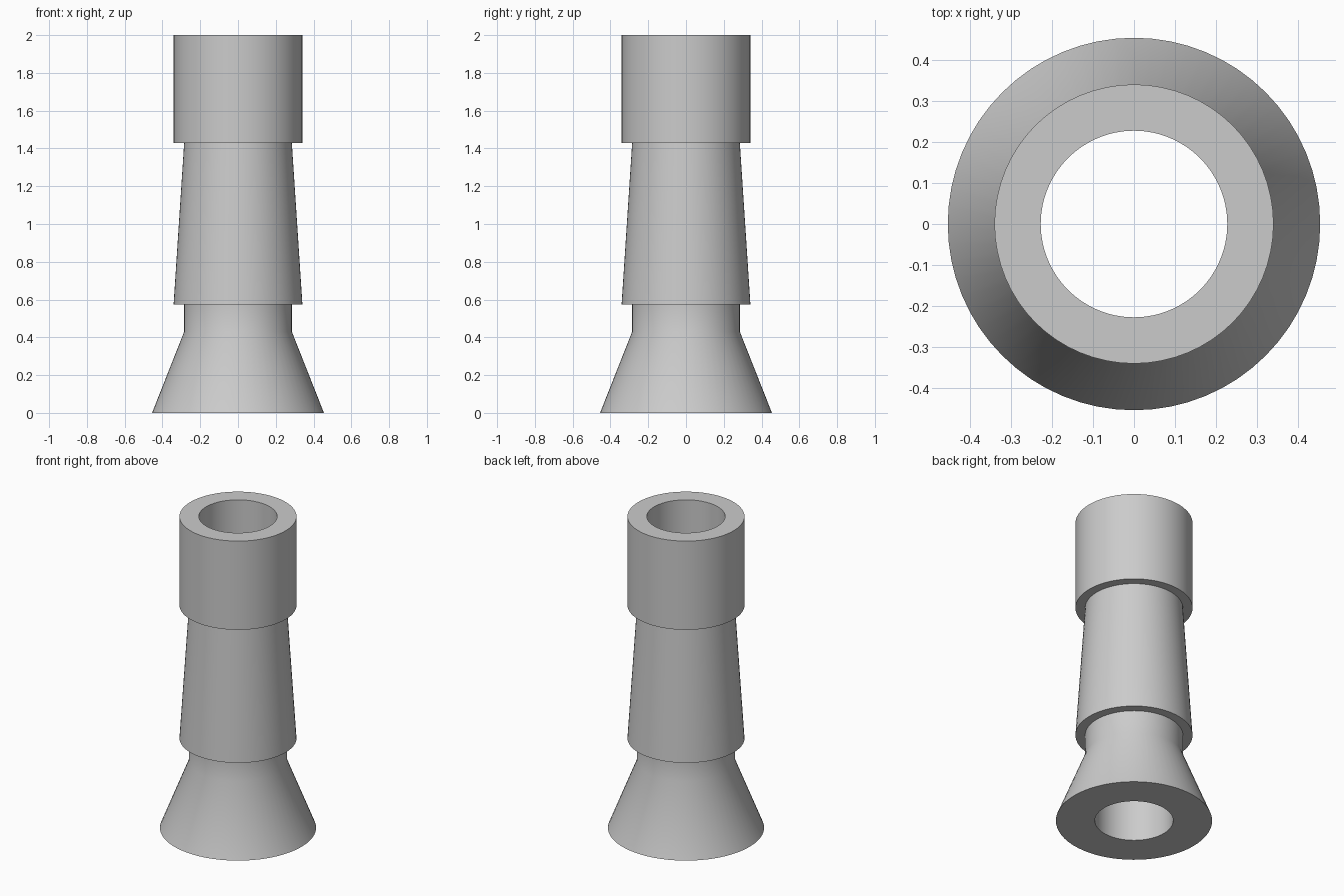
import bpy
import bmesh
from math import cos, sin, tau, radians

SIDES = 64
BORE = 0.228

cube = bpy.data.objects.get("Cube")
if cube:
    bpy.data.objects.remove(cube, do_unlink=True)

grey = bpy.data.materials.new("plain_grey")
grey.use_nodes = True
colour = (0.6, 0.6, 0.6, 1)
grey.diffuse_color = colour
grey.node_tree.nodes["Principled BSDF"].inputs["Base Color"].default_value = colour


def lathe(name, profile):
    """Revolve a closed (radius, height) profile about the z axis."""
    bm = bmesh.new()
    rings = [[bm.verts.new((r * cos(tau * i / SIDES), r * sin(tau * i / SIDES), z))
              for i in range(SIDES)] for r, z in profile]
    for low, high in zip(rings, rings[1:] + rings[:1]):
        for i in range(SIDES):
            j = (i + 1) % SIDES
            bm.faces.new((low[i], low[j], high[j], high[i]))
    bmesh.ops.recalc_face_normals(bm, faces=bm.faces)
    mesh = bpy.data.meshes.new(name)
    bm.to_mesh(mesh)
    bm.free()
    obj = bpy.data.objects.new(name, mesh)
    bpy.context.collection.objects.link(obj)
    mesh.materials.append(grey)
    bpy.ops.object.select_all(action="DESELECT")
    obj.select_set(True)
    bpy.context.view_layer.objects.active = obj
    bpy.ops.object.shade_smooth_by_angle(angle=radians(30))
    return obj


# One turned tube: straight bore, flared foot, neck, tapered sleeve, collar
lathe("turned_tube", [
    (BORE, 0), (0.455, 0),          # foot underside
    (0.285, 0.43), (0.285, 0.575),  # flare and neck
    (0.341, 0.575), (0.285, 1.43),  # tapered sleeve
    (0.341, 1.43), (0.341, 2),      # collar
    (BORE, 2),                      # top rim
])
